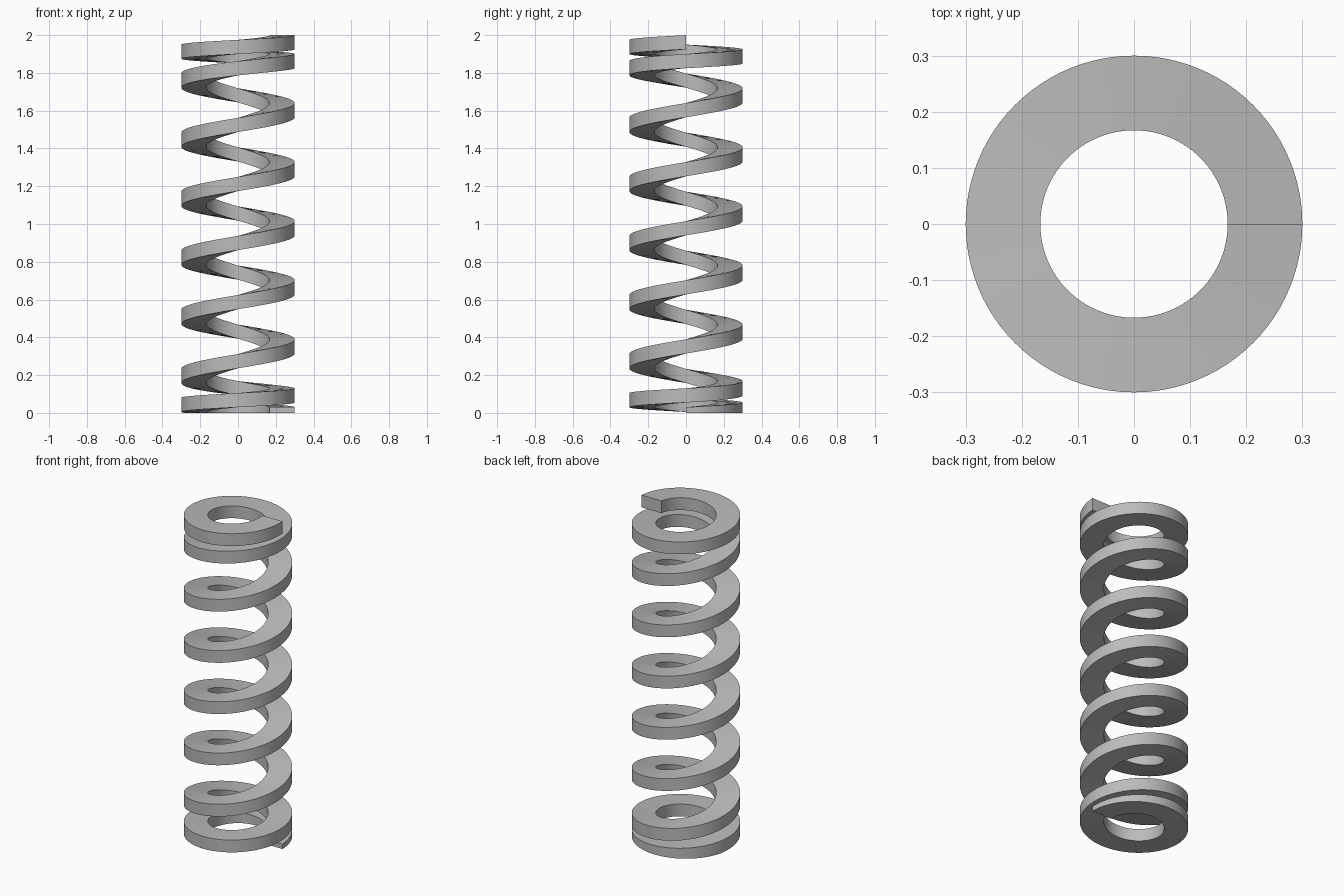
import bpy
import bmesh
import math

cube = bpy.data.objects.get("Cube")
if cube:
    bpy.data.objects.remove(cube)

INNER, OUTER, HALF = 0.167, 0.30, 0.0375   # wire section
TURNS, STEPS = 8, 96
END_PITCH, PITCH, BLEND = 0.10, 0.3127, 0.5
START_Z = -0.0075


def pitch_at(turn):
    """Closed end turns, blending into the open middle turns."""
    from_end = min(turn, TURNS - turn)
    t = min(max((from_end - 1) / BLEND, 0), 1)
    return END_PITCH + (PITCH - END_PITCH) * t


# Steel material
steel = bpy.data.materials.new("steel_grey")
steel.use_nodes = True
colour = (0.5, 0.5, 0.5, 1)
steel.diffuse_color = colour
bsdf = next(n for n in steel.node_tree.nodes if n.type == 'BSDF_PRINCIPLED')
bsdf.inputs["Base Color"].default_value = colour

# Sweep the rectangular wire along the helix; the first turn is ground flat
bm = bmesh.new()
z = START_Z
previous = None
for i in range(TURNS * STEPS + 1):
    angle = 2 * math.pi * i / STEPS
    ring = []
    for radius, dz in ((INNER, -HALF), (OUTER, -HALF), (OUTER, HALF), (INNER, HALF)):
        ring.append(bm.verts.new((radius * math.cos(angle),
                                  radius * math.sin(angle),
                                  max(z + dz, 0))))
    if previous:
        for j in range(4):
            k = (j + 1) % 4
            bm.faces.new((previous[j], previous[k], ring[k], ring[j]))
    else:
        bm.faces.new(ring)
    previous = ring
    z += pitch_at((i + 0.5) / STEPS) / STEPS
bm.faces.new(previous)
bmesh.ops.recalc_face_normals(bm, faces=bm.faces)

mesh = bpy.data.meshes.new("coil_spring")
bm.to_mesh(mesh)
bm.free()
mesh.materials.append(steel)
spring = bpy.data.objects.new("coil_spring", mesh)
bpy.context.collection.objects.link(spring)

# Smooth around the coil, sharp along the wire edges
bpy.ops.object.select_all(action='DESELECT')
spring.select_set(True)
bpy.context.view_layer.objects.active = spring
bpy.ops.object.shade_smooth_by_angle(angle=math.radians(30))
